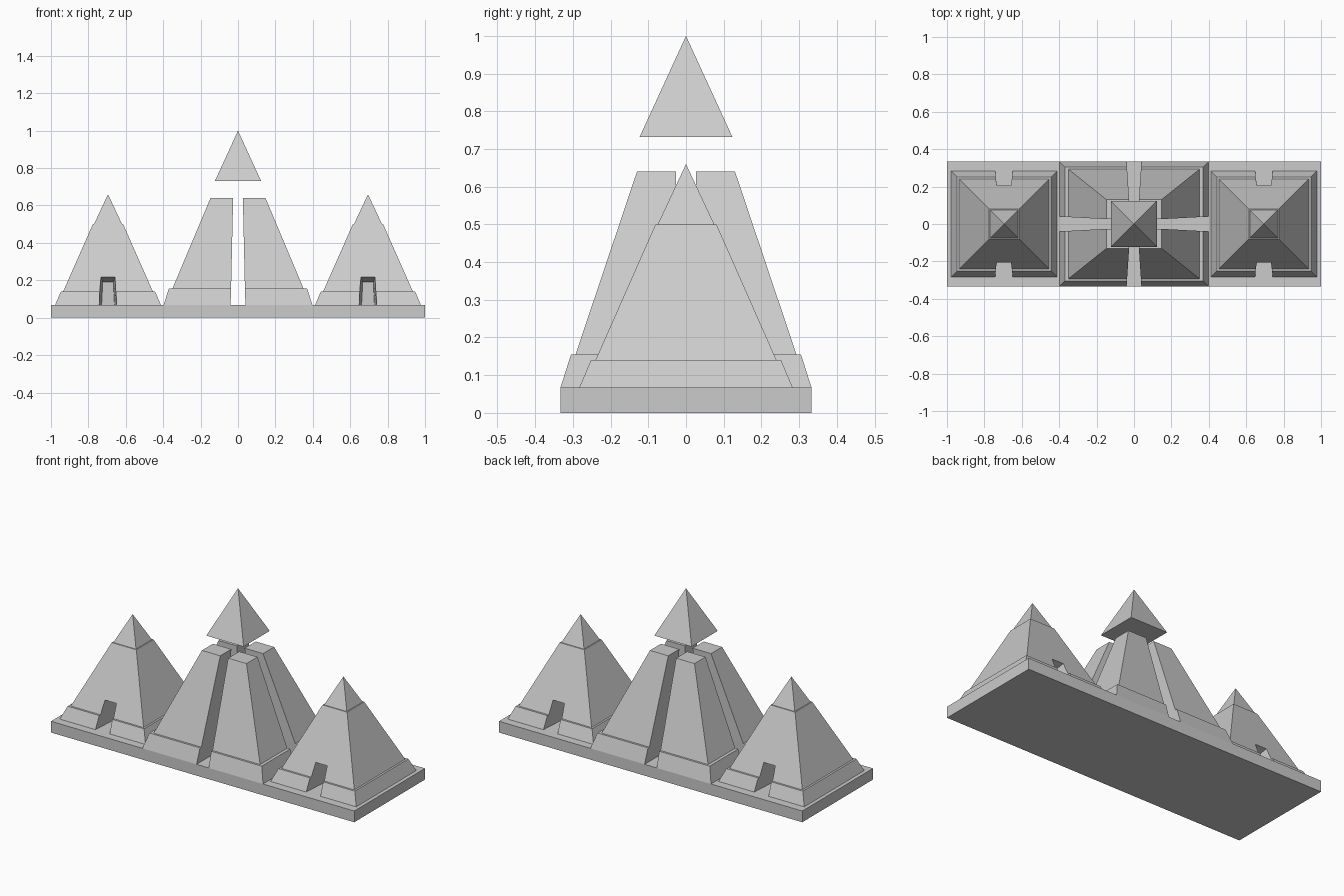
import bpy, bmesh

if "Cube" in bpy.data.objects:
    bpy.data.objects.remove(bpy.data.objects["Cube"])


def stack(name, rings):
    """Solid through stacked rectangles (x0, x1, y0, y1, z)."""
    bm = bmesh.new()
    loops = [[bm.verts.new(p) for p in ((a, c, z), (b, c, z), (b, d, z), (a, d, z))]
             for a, b, c, d, z in rings]
    for lo, hi in zip(loops, loops[1:]):
        for i in range(4):
            j = (i + 1) % 4
            bm.faces.new((lo[i], lo[j], hi[j], hi[i]))
    bm.faces.new(loops[0][::-1])
    if rings[-1][0] != rings[-1][1]:
        bm.faces.new(loops[-1])
    bmesh.ops.remove_doubles(bm, verts=bm.verts[:], dist=1e-5)
    bmesh.ops.recalc_face_normals(bm, faces=bm.faces[:])
    me = bpy.data.meshes.new(name)
    bm.to_mesh(me)
    bm.free()
    ob = bpy.data.objects.new(name, me)
    bpy.context.collection.objects.link(ob)
    return ob


def square(cx, h, z):
    return (cx - h, cx + h, -h, h, z)


def doorway(cx, s):
    """Cutter that narrows and lowers towards the inside."""
    ob = stack("doorway_cutter", [(-1, 1, -1, 1, 0), (-1, 1, -1, 1, 1)])
    shape = [(-.3, .0485, .05), (-.1, .035, .05), (-.3, .046, .24), (-.1, .028, .19)]
    for v in ob.data.vertices:
        y, w, z = shape[(v.co.y > 0) + 2 * (v.co.z > .5)]
        v.co = (cx + (w if v.co.x > 0 else -w), y * s, z)
    if s < 0:
        ob.data.flip_normals()
    return ob


# Plinth
stack("base_slab", [(-1, 1, -.333, .333, 0), (-1, 1, -.333, .333, .067)])

# Side pyramids with a doorway at front and back
PROFILE = [(.283, .067), (.252, .14), (.24, .14), (.081, .5), (.075, .5), (0, .66)]
for side, cx in (("left", -.695), ("right", .695)):
    pyramid = stack(side + "_pyramid", [square(cx, h, z) for h, z in PROFILE])
    for s in (1, -1):
        cutter = doorway(cx, s)
        mod = pyramid.modifiers.new("doorway", 'BOOLEAN')
        mod.operation = 'DIFFERENCE'
        mod.solver = 'EXACT'
        mod.object = cutter
        bpy.context.view_layer.objects.active = pyramid
        bpy.ops.object.modifier_apply(modifier=mod.name)
        bpy.data.objects.remove(cutter)

# Four quarters of the split central pyramid: gap, half x, half y, z
QUARTER = [(.04, .398, .333, .067), (.037, .37, .305, .155),
           (.037, .351, .293, .155), (.026, .147, .13, .64)]
for sx in (-1, 1):
    for sy in (-1, 1):
        stack("central_quarter", [(sx * g, sx * x, sy * g, sy * y, z)
                                  for g, x, y, z in QUARTER])

# Floating capstone
stack("floating_capstone", [square(0, .123, .732), square(0, 0, 1)])
